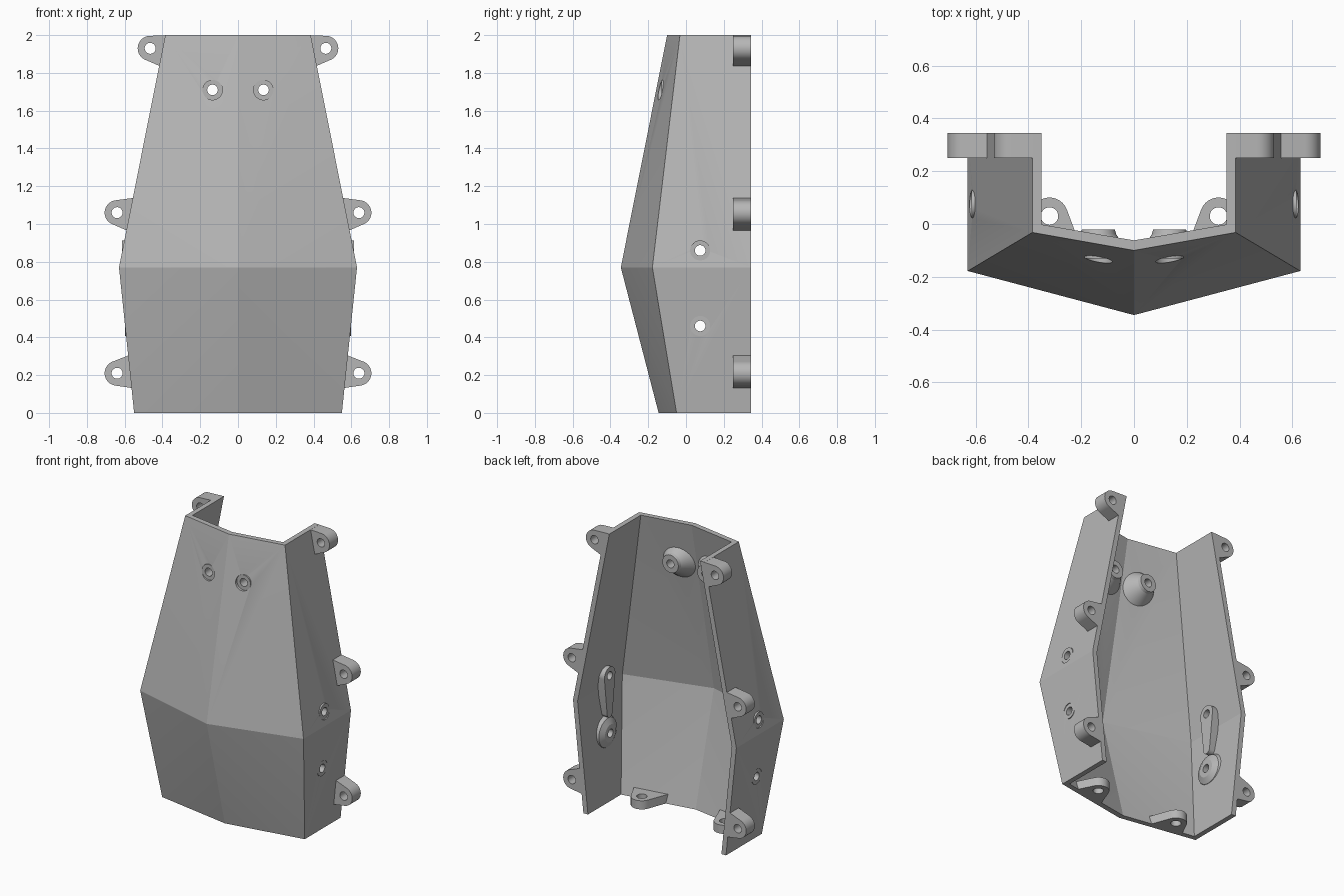
import bpy
import bmesh
import math
from mathutils import Vector
from mathutils.geometry import convex_hull_2d

if "Cube" in bpy.data.objects:
    bpy.data.objects.remove(bpy.data.objects["Cube"], do_unlink=True)

GREY = (0.47, 0.47, 0.47, 1.0)
mat = bpy.data.materials.new("plain grey")
mat.use_nodes = True
mat.diffuse_color = GREY
mat.node_tree.nodes["Principled BSDF"].inputs["Base Color"].default_value = GREY

BACK = 0.345
WALL = 0.035


def place(axis, u, v, d):
    """Put a 2D point on a plane across the axis, at depth d."""
    return {"x": (d, u, v), "y": (u, d, v), "z": (u, v, d)}[axis]


def circle(u, v, r, n=48):
    return [(u + r * math.cos(2 * math.pi * i / n),
             v + r * math.sin(2 * math.pi * i / n)) for i in range(n)]


def hull(points):
    pts = [Vector(p) for p in points]
    return [tuple(pts[i]) for i in convex_hull_2d(pts)]


def loft(name, rings, side=1, clip=None, split=False):
    """Skin a closed body through rings; clip is (point, inward normal)."""
    bm = bmesh.new()
    loops = [[bm.verts.new(p) for p in ring] for ring in rings]
    n = len(loops[0])
    for a, b in zip(loops, loops[1:]):
        for i in range(n):
            j = (i + 1) % n
            bm.faces.new((a[i], a[j], b[j], b[i]))
    bm.faces.new(loops[0])
    bm.faces.new(loops[-1])
    if clip:
        geom = bm.verts[:] + bm.edges[:] + bm.faces[:]
        bmesh.ops.bisect_plane(bm, geom=geom, plane_co=clip[0],
                               plane_no=clip[1], clear_inner=True)
        bmesh.ops.holes_fill(bm, edges=[e for e in bm.edges if e.is_boundary])
    for v in bm.verts:
        v.co.x *= side
    if split:
        bmesh.ops.triangulate(bm, faces=bm.faces[:])
    bmesh.ops.recalc_face_normals(bm, faces=bm.faces[:])
    mesh = bpy.data.meshes.new(name)
    bm.to_mesh(mesh)
    bm.free()
    mesh.materials.append(mat)
    obj = bpy.data.objects.new(name, mesh)
    bpy.context.collection.objects.link(obj)
    return obj


def prism(name, outline, axis, lo, hi, side=1):
    return loft(name, [[place(axis, u, v, d) for u, v in outline]
                       for d in (lo, hi)], side)


def cone(name, u, v, axis, steps, side=1, clip=None):
    return loft(name, [[place(axis, a, b, d) for a, b in circle(u, v, r)]
                       for d, r in steps], side, clip)


def select(obj):
    bpy.ops.object.select_all(action="DESELECT")
    obj.select_set(True)
    bpy.context.view_layer.objects.active = obj


def cut(obj, cutter):
    select(obj)
    mod = obj.modifiers.new("cut", "BOOLEAN")
    mod.operation = "DIFFERENCE"
    mod.solver = "EXACT"
    mod.object = cutter
    bpy.ops.object.modifier_apply(modifier=mod.name)


def drill(objs, outline, axis, lo, hi, side=1):
    tool = prism("cutter", outline, axis, lo, hi, side)
    tool.hide_render = True
    for obj in objs:
        cut(obj, tool)
    bpy.data.objects.remove(tool, do_unlink=True)


# Shell: folded channel, widest and deepest at the waist
def section(z, x, y_side, y_mid):
    xi, step = x - WALL, 0.03
    return [(x, BACK, z), (x, y_side, z), (0, y_mid, z),
            (-x, y_side, z), (-x, BACK, z),
            (-xi, BACK, z), (-xi, y_side + step, z), (0, y_mid + 0.038, z),
            (xi, y_side + step, z), (xi, BACK, z)]


shell = loft("shell", [section(0, 0.55, -0.05, -0.145),
                       section(0.77, 0.63, -0.178, -0.345),
                       section(2, 0.385, -0.032, -0.10)], split=True)
parts = [shell]

FRONT_CLIP = ((0, -0.085, 2), (-0.086, 0.474, -0.094))
SIDE_CLIP = ((0.535, 0, 0), (-0.77, 0, 0.08))

# Side ears: centre x, centre z, then the two root points in the wall
EARS = {"lower": (0.64, 0.21, (0.55, 0.13), (0.565, 0.31)),
        "middle": (0.64, 1.06, (0.575, 0.96), (0.54, 1.14)),
        "upper": (0.465, 1.93, (0.40, 1.83), (0.37, 2.0))}

for side, word in ((1, "left"), (-1, "right")):
    for level, (x, z, low, high) in EARS.items():
        ear = prism(f"{word}_{level}_ear",
                    hull(circle(x, z, 0.066) + [low, high]),
                    "y", 0.25, BACK, side)
        drill([ear], circle(x, z, 0.029), "y", 0.2, 0.4, side)
        parts.append(ear)

    # Foot lug inside the bottom edge
    foot = prism(f"{word}_foot_lug",
                 hull(circle(0.32, 0.03, 0.07) + [(0.2, -0.09), (0.44, -0.055)]),
                 "z", 0, 0.06, side)
    drill([foot], circle(0.32, 0.03, 0.033), "z", -0.1, 0.2, side)
    parts.append(foot)

    # Front bolt: inner cone boss, flat outer seat, through hole
    fx, fz, face = 0.135, 1.71, -0.13
    boss = cone(f"{word}_front_boss", fx, fz, "y",
                [(-0.13, 0.13), (-0.04, 0.068), (-0.02, 0.062)],
                side, FRONT_CLIP)
    drill([shell, boss], circle(fx, fz, 0.053), "y", -0.4, face + 0.002, side)
    seat = prism(f"{word}_front_seat", circle(fx, fz, 0.053),
                 "y", face, -0.105, side)
    drill([shell, boss, seat], circle(fx, fz, 0.028), "y", -0.5, 0.1, side)
    parts += [boss, seat]

    # Side bolts: round lower boss and tapered upper boss, with outer seats
    sy, low_z, high_z = 0.075, 0.46, 0.86
    lower = cone(f"{word}_side_lower_boss", sy, low_z, "x",
                 [(0.6, 0.125), (0.55, 0.1), (0.53, 0.06)], side, SIDE_CLIP)
    upper = prism(f"{word}_side_upper_boss",
                  hull(circle(sy, high_z, 0.06) + circle(sy, 0.6, 0.03)),
                  "x", 0.535, 0.59, side)
    for level, z, face, boss in (("lower", low_z, 0.598, lower),
                                 ("upper", high_z, 0.615, upper)):
        drill([shell, boss], circle(sy, z, 0.053), "x", face - 0.002, 0.8, side)
        seat = prism(f"{word}_side_{level}_seat", circle(sy, z, 0.053),
                     "x", 0.58, face, side)
        drill([shell, boss, seat], circle(sy, z, 0.028), "x", 0.4, 0.9, side)
        parts += [boss, seat]

# Smooth the round parts, keep the folds crisp
for obj in parts:
    select(obj)
    bpy.ops.object.shade_smooth_by_angle(angle=math.radians(15))
